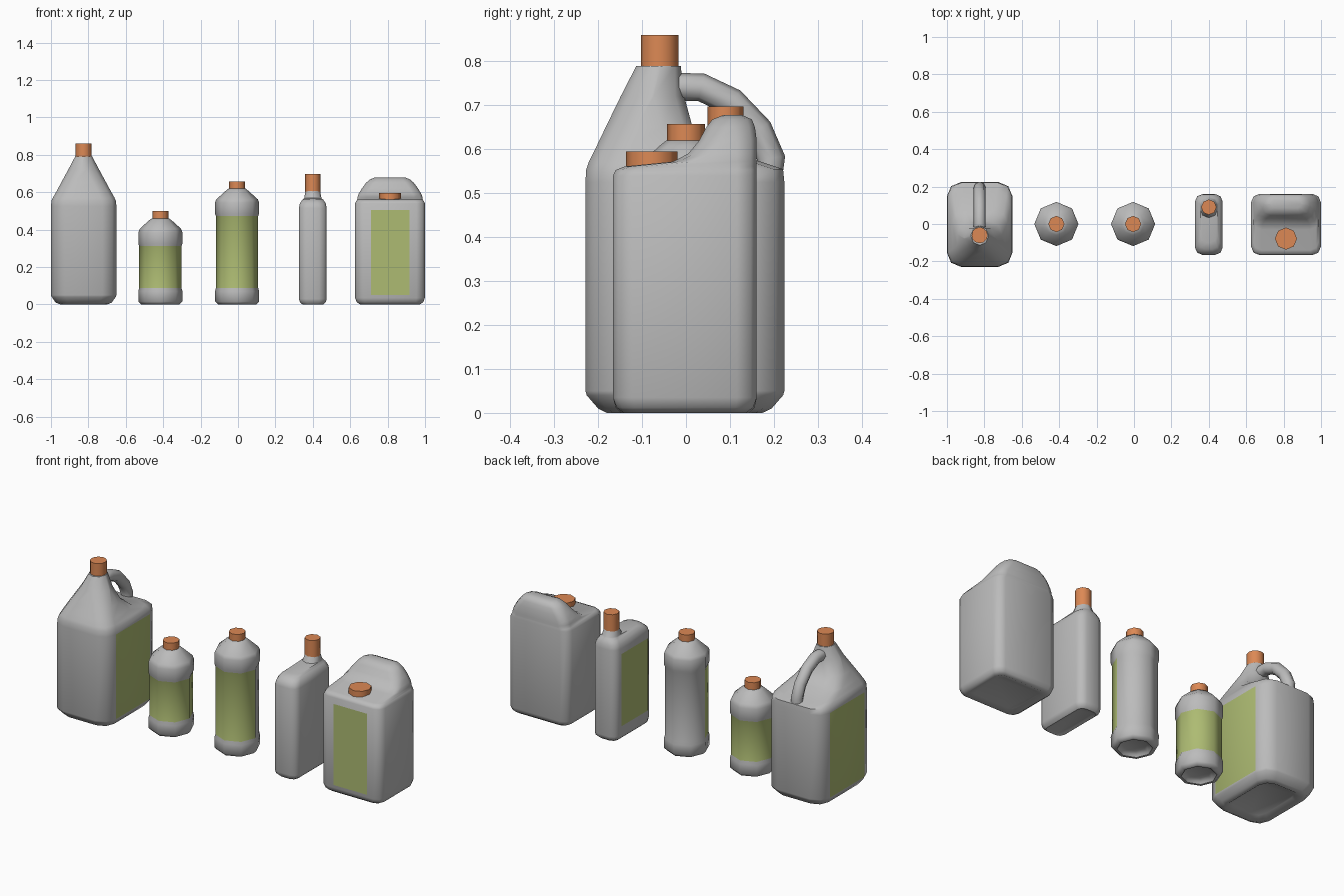
import bpy, bmesh, math

if "Cube" in bpy.data.objects:
    bpy.data.objects.remove(bpy.data.objects["Cube"])


def material(name, color):
    m = bpy.data.materials.new(name)
    m.diffuse_color = color
    m.use_nodes = True
    m.node_tree.nodes["Principled BSDF"].inputs["Base Color"].default_value = m.diffuse_color
    return m


GREY = material("grey_plastic", (0.5, 0.5, 0.5, 1))
GREEN = material("label_green", (0.42, 0.5, 0.17, 1))
ORANGE = material("cap_orange", (0.72, 0.25, 0.09, 1))


def smooth(ob, angle=55):
    bpy.ops.object.select_all(action='DESELECT')
    ob.select_set(True)
    bpy.context.view_layer.objects.active = ob
    bpy.ops.object.shade_smooth_by_angle(angle=math.radians(angle))


def loft(name, rings, mats, is_label=None):
    """Skin a stack of closed rings and cap both ends."""
    bm = bmesh.new()
    loops = [[bm.verts.new(p) for p in ring] for ring in rings]
    n = len(loops[0])
    for a, b in zip(loops, loops[1:]):
        for i in range(n):
            j = (i + 1) % n
            f = bm.faces.new((a[i], a[j], b[j], b[i]))
            if is_label and is_label(f.calc_center_median()):
                f.material_index = 1
    bm.faces.new(loops[0][::-1])
    bm.faces.new(loops[-1])
    bmesh.ops.recalc_face_normals(bm, faces=bm.faces)
    me = bpy.data.meshes.new(name)
    bm.to_mesh(me)
    bm.free()
    for m in mats:
        me.materials.append(m)
    ob = bpy.data.objects.new(name, me)
    bpy.context.collection.objects.link(ob)
    smooth(ob)
    return ob


def circle(cx, cy, z, r, n=8):
    return [(cx + r * math.cos(math.tau * i / n), cy + r * math.sin(math.tau * i / n), z)
            for i in range(n)]


def rounded(cx, z, hx, y0, y1, r, seg=2):
    """Rounded rectangle ring, symmetric about cx."""
    r = min(r, hx * 0.97, (y1 - y0) * 0.485)
    pts = []
    for k, (sx, y) in enumerate(((1, y1 - r), (-1, y1 - r), (-1, y0 + r), (1, y0 + r))):
        for i in range(seg + 1):
            a = math.pi / 2 * (k + i / seg)
            pts.append((cx + sx * (hx - r) + r * math.cos(a), y + r * math.sin(a), z))
    return pts


def cap(name, x, y, z0, z1, r, n=8):
    loft(name, [circle(x, y, z0, r, n), circle(x, y, z1, r, n)], [ORANGE])


def flat_label(name, corners):
    me = bpy.data.meshes.new(name)
    me.from_pydata(corners, [], [(0, 1, 2, 3)])
    me.materials.append(GREEN)
    ob = bpy.data.objects.new(name, me)
    bpy.context.collection.objects.link(ob)


# Large jug: body, cone shoulder with a cut-back rear shelf
JX = -0.825
jug = [(.02, .10, -.15, .145, .05), (0, .125, -.18, .175, .06), (.01, .15, -.2, .195, .065),
       (.04, .171, -.226, .221, .075), (.05, .175, -.229, .224, .075),
       (.525, .175, -.229, .224, .075), (.555, .172, -.227, .221, .075),
       (.572, .164, -.221, .17, .075), (.60, .148, -.207, .075, .07),
       (.65, .121, -.183, .015, .07), (.72, .083, -.149, -.004, .07), (.79, .046, -.113, -.012, .05)]
loft("jug_body", [rounded(JX, *s) for s in jug], [GREY, GREEN],
     lambda c: abs(c.x - JX) > .174 and .1 < c.z < .5)
cap("jug_cap", JX, -.06, .785, .86, .043, 12)

# Jug handle
cu = bpy.data.curves.new("jug_handle", 'CURVE')
cu.dimensions = '3D'
cu.bevel_depth = .032
cu.bevel_resolution = 2
path = [(-.05, .735), (-.01, .742), (.035, .741), (.105, .708), (.165, .645), (.194, .58), (.186, .53)]
sp = cu.splines.new('POLY')
sp.points.add(len(path) - 1)
for p, (y, z) in zip(sp.points, path):
    p.co = (JX, y, z, 1)
handle = bpy.data.objects.new("jug_handle", cu)
bpy.context.collection.objects.link(handle)
bpy.context.view_layer.objects.active = handle
handle.select_set(True)
bpy.ops.object.convert(target='MESH')
handle = bpy.context.view_layer.objects.active
handle.data.materials.clear()
handle.data.materials.append(GREY)
smooth(handle)

# Two eight-sided bottles, heights differ by the label length
BASE = [(.02, .06), (.012, .08), (0, .088), (0, .102), (.015, .117), (.07, .118), (.088, .113)]
for name, x, top, upper, front_only in (
        ("small_bottle", -.415, .312, [(.325, .118), (.385, .118), (.405, .11), (.45, .06), (.46, .045)], False),
        ("tall_bottle", -.005, .472, [(.485, .118), (.545, .118), (.562, .111), (.608, .06), (.62, .045)], True)):
    prof = BASE + [(top, .113)] + upper
    loft(name + "_body", [circle(x, 0, z, r) for z, r in prof], [GREY, GREEN],
         lambda c: .12 < c.z < top - .05 and (c.y < 0 or not front_only))
    cap(name + "_cap", x, 0, upper[-2][0] + .003, upper[-2][0] + .05, .043)

# Slim canister
SX = .4
slim = [(.006, .04, -.13, .125, .02), (0, .055, -.148, .143, .03), (.012, .069, -.16, .156, .035),
        (.03, .074, -.165, .16, .04), (.515, .074, -.165, .16, .04), (.54, .069, -.157, .157, .04),
        (.56, .056, -.135, .15, .04), (.568, .046, -.10, .145, .04),
        (.575, .045, .035, .14, .04), (.61, .038, .052, .128, .04)]
loft("slim_canister_body", [rounded(SX, *s) for s in slim], [GREY])
cap("slim_canister_cap", SX, .09, .602, .697, .041)
sx = SX - .0755
flat_label("slim_canister_label", [(sx, .11, .08), (sx, -.125, .08), (sx, -.125, .485), (sx, .11, .485)])

# Wide canister with raised rear hump
WX = .8125
wide = [(.012, .13, -.11, .105, .03), (0, .16, -.142, .137, .035), (.012, .178, -.158, .153, .04),
        (.035, .1865, -.166, .161, .045), (.54, .1865, -.166, .161, .045), (.553, .18, -.16, .161, .045),
        (.561, .175, -.14, .161, .045), (.572, .174, -.03, .161, .045), (.59, .168, .005, .161, .045),
        (.62, .15, .03, .161, .045), (.65, .128, .046, .157, .045), (.668, .108, .06, .15, .04),
        (.678, .083, .085, .128, .03)]
loft("wide_canister_body", [rounded(WX, *s) for s in wide], [GREY])
cap("wide_canister_cap", WX, -.078, .562, .595, .059)
wy = -.1675
flat_label("wide_canister_label", [(.71, wy, .05), (.918, wy, .05), (.918, wy, .505), (.71, wy, .505)])
